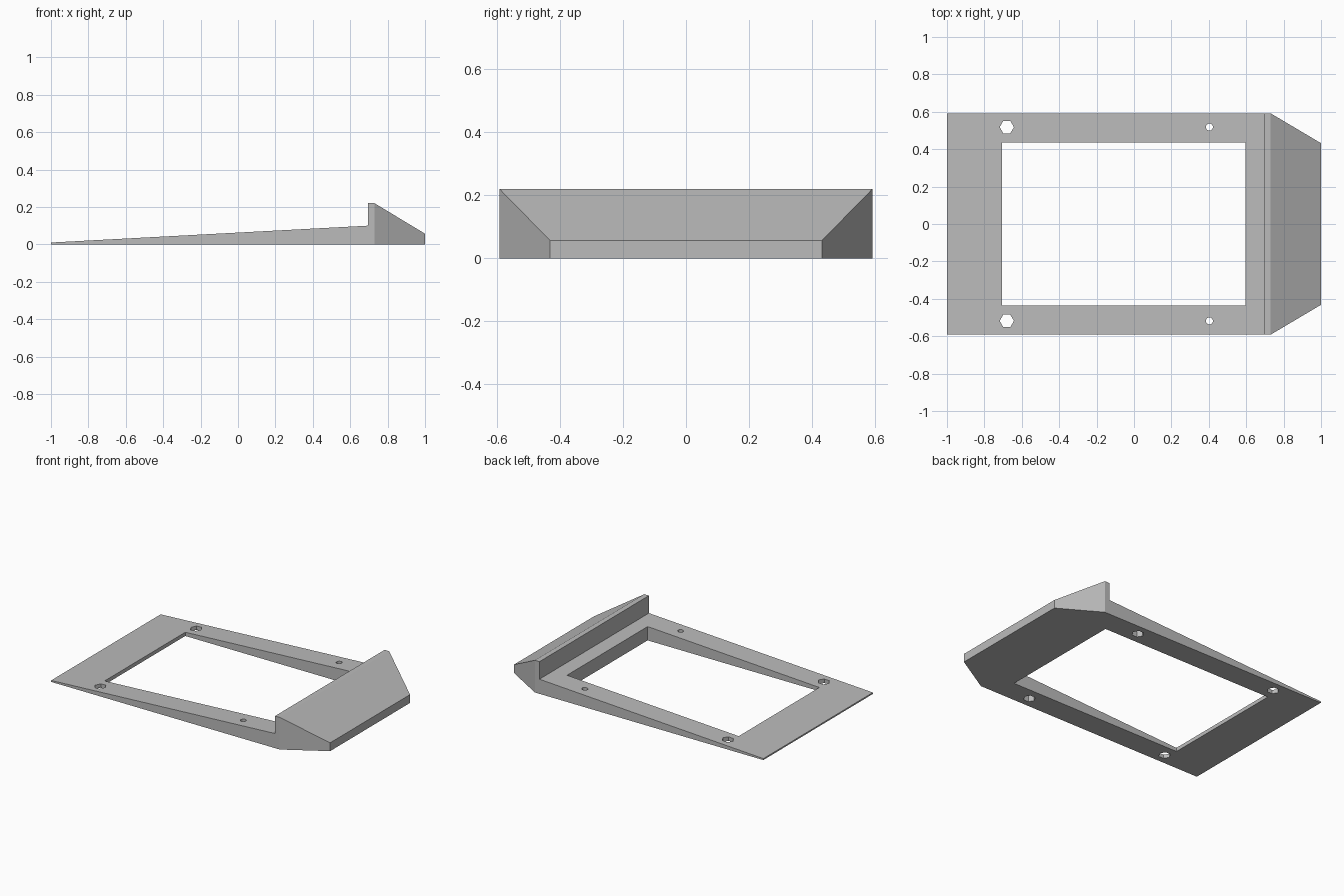
import bpy
import bmesh
import math

cube = bpy.data.objects.get("Cube")
if cube:
    bpy.data.objects.remove(cube, do_unlink=True)

grey = bpy.data.materials.new("plain grey")
grey.use_nodes = True
grey.diffuse_color = (0.5, 0.5, 0.5, 1)
grey.node_tree.nodes["Principled BSDF"].inputs["Base Color"].default_value = (0.5, 0.5, 0.5, 1)


def prism(name, outline, place, low, high):
    """Extrude a closed outline between two levels; place maps (a, b, level) to xyz."""
    bm = bmesh.new()
    face = bm.faces.new([bm.verts.new(place(a, b, low)) for a, b in outline])
    ext = bmesh.ops.extrude_face_region(bm, geom=[face], use_keep_orig=True)
    step = [q - p for p, q in zip(place(0, 0, low), place(0, 0, high))]
    bmesh.ops.translate(bm, vec=step,
                        verts=[g for g in ext["geom"] if isinstance(g, bmesh.types.BMVert)])
    bmesh.ops.recalc_face_normals(bm, faces=bm.faces)
    mesh = bpy.data.meshes.new(name)
    bm.to_mesh(mesh)
    bm.free()
    mesh.materials.append(grey)
    obj = bpy.data.objects.new(name, mesh)
    bpy.context.collection.objects.link(obj)
    return obj


def side(a, b, level):
    return (a, level, b)


def plan(a, b, level):
    return (a, b, level)


def circle(x, y, radius, sides):
    return [(x + radius * math.cos(math.tau * i / sides),
             y + radius * math.sin(math.tau * i / sides)) for i in range(sides)]


def apply_boolean(obj, cutter, operation):
    cutter.hide_render = True
    mod = obj.modifiers.new(cutter.name, "BOOLEAN")
    mod.object = cutter
    mod.operation = operation
    mod.solver = "EXACT"
    bpy.context.view_layer.objects.active = obj
    bpy.ops.object.modifier_apply(modifier=mod.name)
    bpy.data.objects.remove(cutter, do_unlink=True)


# Wedge-shaped frame with a raised lip that slopes down to the end
frame = prism("wedge_frame",
              [(-1, 0), (1, 0), (1, 0.057), (0.73, 0.22), (0.695, 0.22),
               (0.695, 0.1), (-1, 0.01)], side, -0.592, 0.592)

# Plan outline that tapers the lip end
outline = prism("plan_outline",
                [(-1.1, -0.7), (0.73, -0.7), (0.73, -0.592), (1, -0.432),
                 (1.1, -0.373), (1.1, 0.373), (1, 0.432), (0.73, 0.592),
                 (0.73, 0.7), (-1.1, 0.7)], plan, -0.1, 0.4)
apply_boolean(frame, outline, "INTERSECT")

# Rectangular window
window = prism("window_cutter", [(-0.705, -0.435), (0.595, -0.435),
                                 (0.595, 0.437), (-0.705, 0.437)], plan, -0.1, 0.4)
apply_boolean(frame, window, "DIFFERENCE")

# Hexagonal nut pockets from below, and narrow screw holes through the thick end
for y in (-0.518, 0.518):
    for x in (-0.68, 0.403):
        apply_boolean(frame, prism("nut_pocket", circle(x, y, 0.038, 6), plan, -0.1, 0.05),
                      "DIFFERENCE")
    apply_boolean(frame, prism("screw_hole", circle(0.403, y, 0.019, 16), plan, -0.05, 0.3),
                  "DIFFERENCE")
